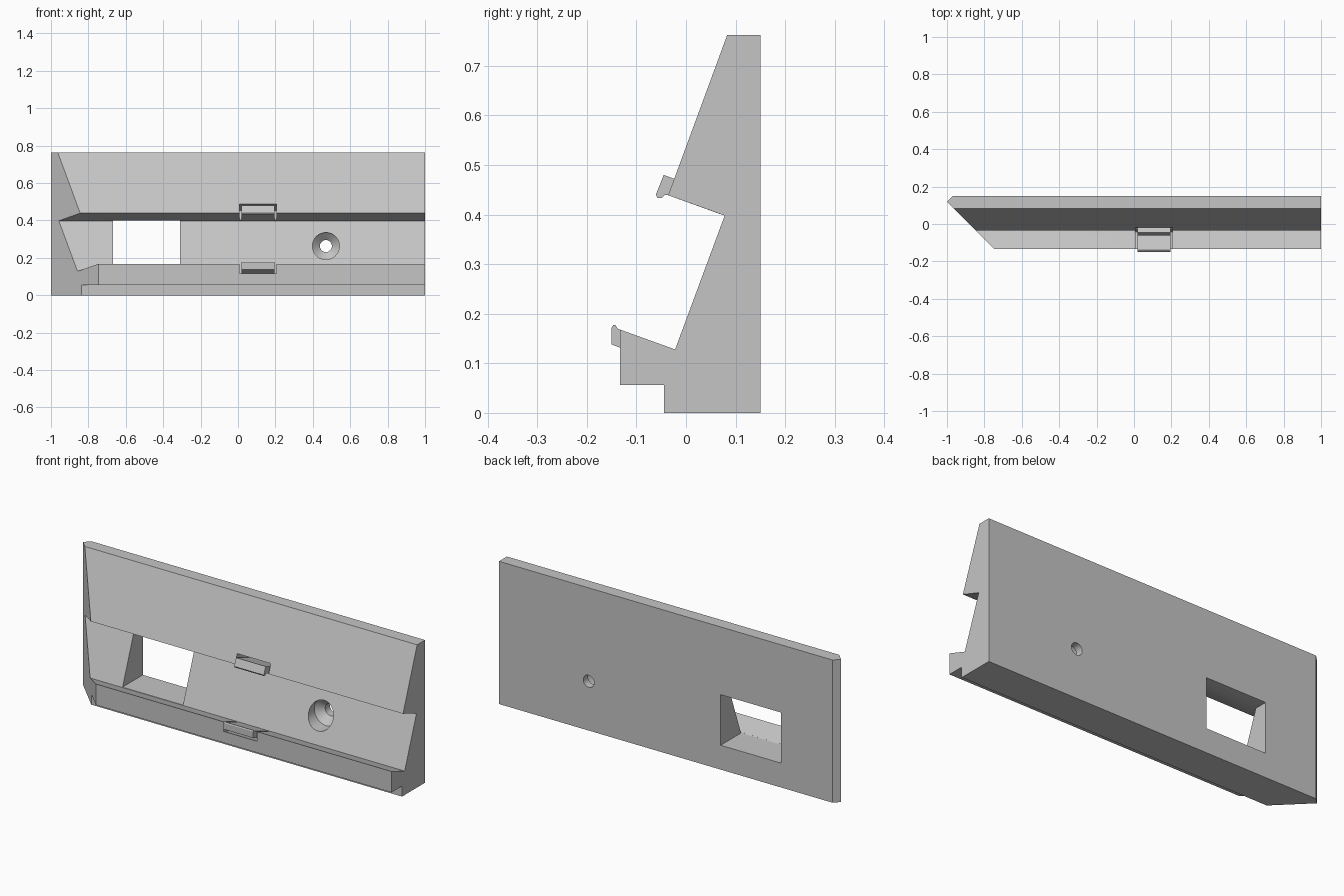
import bpy
import bmesh
import math

cube = bpy.data.objects.get("Cube")
if cube:
    bpy.data.objects.remove(cube, do_unlink=True)

GREY = (0.56, 0.56, 0.56, 1.0)
grey = bpy.data.materials.new("light_grey")
grey.use_nodes = True
grey.diffuse_color = GREY
grey.node_tree.nodes["Principled BSDF"].inputs["Base Color"].default_value = GREY


def add_object(name, bm):
    bmesh.ops.recalc_face_normals(bm, faces=bm.faces[:])
    mesh = bpy.data.meshes.new(name)
    bm.to_mesh(mesh)
    bm.free()
    mesh.materials.append(grey)
    obj = bpy.data.objects.new(name, mesh)
    bpy.context.collection.objects.link(obj)
    return obj


def loft(rings):
    """Bridge equal point rings into a closed solid."""
    bm = bmesh.new()
    loops = [[bm.verts.new(p) for p in ring] for ring in rings]
    for a, b in zip(loops, loops[1:]):
        for i in range(len(a)):
            j = (i + 1) % len(a)
            bm.faces.new((a[i], a[j], b[j], b[i]))
    bm.faces.new(loops[0])
    bm.faces.new(loops[-1])
    return bm


def prism(profile, x0, x1):
    """Extrude a side profile of (y, z) points along x."""
    return loft([[(x, y, z) for y, z in profile] for x in (x0, x1)])


def activate(obj):
    bpy.ops.object.select_all(action="DESELECT")
    obj.select_set(True)
    bpy.context.view_layer.objects.active = obj


def cut(target, cutter):
    cutter.hide_render = True
    mod = target.modifiers.new("cut", "BOOLEAN")
    mod.operation = "DIFFERENCE"
    mod.solver = "EXACT"
    mod.object = cutter
    activate(target)
    bpy.ops.object.modifier_apply(modifier=mod.name)
    bpy.data.objects.remove(cutter, do_unlink=True)


# Main rail: one stepped profile along the full length
rail_profile = [
    (0.15, 0), (0.15, 0.762), (0.083, 0.762), (-0.036, 0.439),
    (0.078, 0.398), (-0.022, 0.128), (-0.133, 0.168),
    (-0.133, 0.056), (-0.044, 0.056), (-0.044, 0),
]
bm = prism(rail_profile, -1.1, 1)

# Mitred end with a small back chamfer
for normal in ((-1, -1, 0), (-1, 1, 0)):
    result = bmesh.ops.bisect_plane(
        bm, geom=bm.verts[:] + bm.edges[:] + bm.faces[:],
        plane_co=(-1, 0.12, 0), plane_no=normal, clear_outer=True)
    edges = [e for e in result["geom_cut"]
             if isinstance(e, bmesh.types.BMEdge) and e.is_boundary]
    bmesh.ops.contextual_create(bm, geom=edges)
rail = add_object("rail_body", bm)

# Rectangular window through the lower channel
window = [(0.2, 0.13), (-0.028, 0.13), (0.06, 0.4), (0.2, 0.4)]
cut(rail, add_object("window_cutter", prism(window, -0.667, -0.31)))

# Counterbored, countersunk screw hole
bore = [(-0.1, 0.072), (0.075, 0.072), (0.11, 0.032), (0.2, 0.032)]
SIDES = 48
angles = [math.tau * i / SIDES for i in range(SIDES)]
rings = [[(0.47 + r * math.cos(a), y, 0.263 + r * math.sin(a)) for a in angles]
         for y, r in bore]
cut(rail, add_object("screw_hole_cutter", loft(rings)))

# Clearance slots around the spring clips
slots = {
    "upper": [(-0.045, 0.498), (0.08, 0.4527), (0.0595, 0.396), (-0.065, 0.442)],
    "lower": [(-0.16, 0.127), (-0.042, 0.084), (-0.0215, 0.14), (-0.14, 0.183)],
}
for name, profile in slots.items():
    cut(rail, add_object(name + "_slot_cutter", prism(profile, 0.008, 0.206)))

activate(rail)
bpy.ops.object.shade_smooth_by_angle(angle=math.radians(25))

# Hooked spring clips inside the slots
clips = {
    "upper": [(0.07, 0.4006), (-0.036, 0.439), (-0.043, 0.44), (-0.048, 0.434),
              (-0.057, 0.433), (-0.061, 0.44), (-0.045, 0.48), (0.0816, 0.433)],
    "lower": [(-0.0225, 0.128), (-0.133, 0.168), (-0.138, 0.17), (-0.142, 0.177),
              (-0.147, 0.177), (-0.15, 0.172), (-0.15, 0.138), (-0.033, 0.0935)],
}
for name, profile in clips.items():
    add_object(name + "_clip", prism(profile, 0.02, 0.195))
